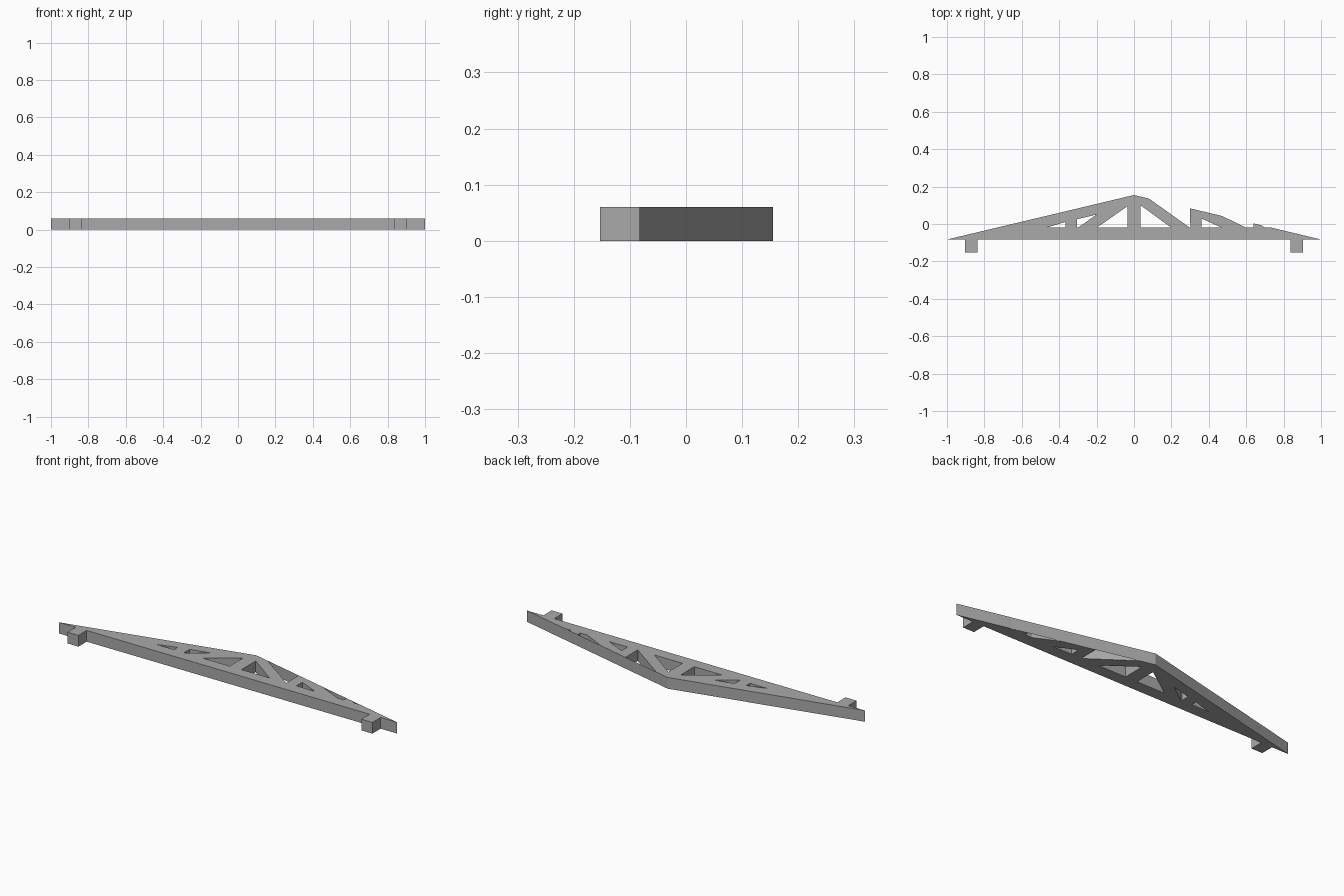
import bpy, bmesh

if "Cube" in bpy.data.objects:
    bpy.data.objects.remove(bpy.data.objects["Cube"], do_unlink=True)

DEPTH = 0.06      # thickness of the whole truss
BASE = -0.083     # lower edge of the bottom chord
INNER = -0.02     # upper edge of the bottom chord
APEX = 0.155

grey = bpy.data.materials.new("plain grey")
grey.use_nodes = True
colour = (0.4, 0.4, 0.4, 1)
grey.diffuse_color = colour
grey.node_tree.nodes["Principled BSDF"].inputs["Base Color"].default_value = colour


def rafter(x):
    """Outer sloping edge of the truss."""
    return APEX + (BASE - APEX) * abs(x)


def chord(x):
    """Inner edge of the sloping chord."""
    return rafter(x) - 0.057


def add_mesh(name, mesh):
    obj = bpy.data.objects.new(name, mesh)
    bpy.context.collection.objects.link(obj)
    mesh.materials.append(grey)
    return obj


def slab(name, loops):
    """Extrude an outline with holes into a flat solid."""
    curve = bpy.data.curves.new(name, 'CURVE')
    curve.dimensions = '2D'
    curve.fill_mode = 'BOTH'
    curve.extrude = DEPTH / 2
    for loop in loops:
        spline = curve.splines.new('POLY')
        spline.points.add(len(loop) - 1)
        for point, (x, y) in zip(spline.points, loop):
            point.co = (x, y, 0, 1)
        spline.use_cyclic_u = True
    temp = bpy.data.objects.new(name + " outline", curve)
    bpy.context.collection.objects.link(temp)
    graph = bpy.context.evaluated_depsgraph_get()
    mesh = bpy.data.meshes.new_from_object(temp.evaluated_get(graph))
    bpy.data.objects.remove(temp, do_unlink=True)
    bm = bmesh.new()
    bm.from_mesh(mesh)
    bmesh.ops.remove_doubles(bm, verts=bm.verts, dist=0.0005)
    bmesh.ops.translate(bm, verts=bm.verts, vec=(0, 0, DEPTH / 2))
    bmesh.ops.recalc_face_normals(bm, faces=bm.faces)
    for face in bm.faces:
        face.smooth = False
    bm.to_mesh(mesh)
    bm.free()
    mesh.materials.clear()
    return add_mesh(name, mesh)


# Truss frame: full sloping chord on one side, open web on the other
outline = [(-1, BASE), (1, BASE), (0.737, INNER), (0.70, INNER),
           (0.685, rafter(0.685)), (0.64, rafter(0.64)), (0.64, INNER),
           (0.6, INNER), (0.47, rafter(0.47)), (0.3, rafter(0.3)),
           (0.301, INNER), (0.299, INNER), (0.08, rafter(0.08)), (0, APEX)]

# Openings between the posts and diagonals
holes = [
    [(-0.47, INNER), (-0.365, INNER), (-0.365, chord(0.365))],
    [(-0.3, INNER), (-0.2, chord(0.2)), (-0.305, chord(0.305)), (-0.305, INNER)],
    [(-0.2, INNER), (-0.035, INNER), (-0.035, 0.095)],
    [(0.2, INNER), (0.035, INNER), (0.035, 0.1)],
    [(0.36, INNER), (0.47, INNER), (0.36, 0.03)],
]
slab("truss_frame", [outline] + holes)

# Thin outer skin closing the gaps along the open side
for i, (a, b) in enumerate([(0.08, 0.3), (0.47, 0.64), (0.685, 0.737)]):
    skin = bpy.data.meshes.new("outer_skin")
    skin.from_pydata([(a, rafter(a), 0), (a, rafter(a), DEPTH),
                      (b, rafter(b), DEPTH), (b, rafter(b), 0)],
                     [], [(0, 1, 2, 3)])
    add_mesh(f"outer_skin_{i + 1}", skin)

# Support blocks under both ends
for side, name in ((-1, "right_foot"), (1, "left_foot")):
    bm = bmesh.new()
    bmesh.ops.create_cube(bm, size=1)
    bmesh.ops.scale(bm, verts=bm.verts, vec=(0.065, 0.07, DEPTH))
    bmesh.ops.translate(bm, verts=bm.verts,
                        vec=(side * 0.87, BASE - 0.035, DEPTH / 2))
    foot = bpy.data.meshes.new(name)
    bm.to_mesh(foot)
    bm.free()
    add_mesh(name, foot)
